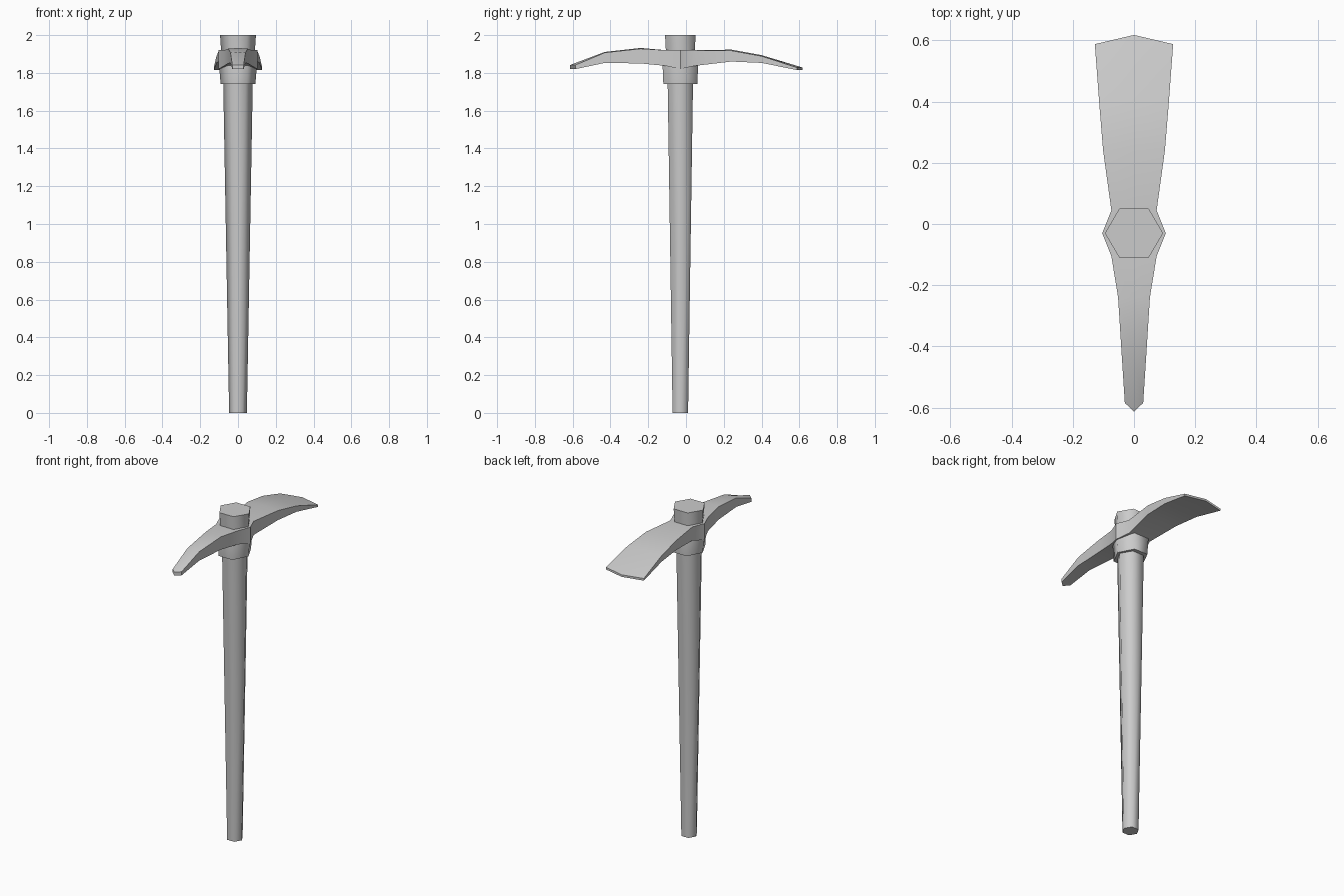
import bpy, bmesh
from math import cos, sin, pi, radians

if "Cube" in bpy.data.objects:
    bpy.data.objects.remove(bpy.data.objects["Cube"])

CY = -0.03  # handle axis


def loft(name, rings, angle):
    """Skin closed rings of equal length, cap both ends."""
    bm = bmesh.new()
    loops = [[bm.verts.new(p) for p in ring] for ring in rings]
    n = len(loops[0])
    for a, b in zip(loops, loops[1:]):
        for i in range(n):
            j = (i + 1) % n
            bm.faces.new((a[i], a[j], b[j], b[i]))
    bm.faces.new(loops[0])
    bm.faces.new(loops[-1])
    bmesh.ops.recalc_face_normals(bm, faces=bm.faces[:])
    mesh = bpy.data.meshes.new(name)
    bm.to_mesh(mesh)
    bm.free()
    obj = bpy.data.objects.new(name, mesh)
    bpy.context.collection.objects.link(obj)
    bpy.ops.object.select_all(action='DESELECT')
    obj.select_set(True)
    bpy.context.view_layer.objects.active = obj
    bpy.ops.object.shade_smooth_by_angle(angle=radians(angle))
    return obj


def hexagon(rx, ry, z):
    # rx: corner radius on x, ry: half depth across the flats
    return [(rx * cos(i * pi / 3), CY + ry * sin(i * pi / 3) / sin(pi / 3), z)
            for i in range(6)]


# Tapered six-sided handle, flared at the top
loft("handle", [hexagon(0.047, 0.041, 0), hexagon(0.078, 0.067, 1.74),
                hexagon(0.095, 0.081, 2.0)], 65)

# Socket below the head
loft("socket", [hexagon(0.092, 0.09, 1.74), hexagon(0.1, 0.094, 1.84),
                hexagon(0.101, 0.075, 1.915)], 65)

# Head stations from pick to adze:
# edge y, centre-line y, half width, bottom z, top z, ridge height
stations = [
    (-0.585, -0.613, 0.03, 1.82, 1.842, 0.0),
    (-0.43, -0.43, 0.04, 1.853, 1.907, 0.004),
    (-0.24, -0.24, 0.052, 1.85, 1.928, 0.004),
    (-0.105, -0.105, 0.074, 1.837, 1.92, 0.0),
    (CY, CY, 0.104, 1.82, 1.92, 0.0),
    (0.045, 0.045, 0.074, 1.837, 1.92, 0.0),
    (0.24, 0.24, 0.101, 1.86, 1.918, 0.005),
    (0.4, 0.4, 0.114, 1.853, 1.889, 0.005),
    (0.588, 0.618, 0.128, 1.815, 1.828, 0.0),
]
rings = [[(-w, y, lo), (0, yc, lo), (w, y, lo),
          (w, y, hi), (0, yc, hi + ridge), (-w, y, hi)]
         for y, yc, w, lo, hi, ridge in stations]
loft("pick_head", rings, 30)
